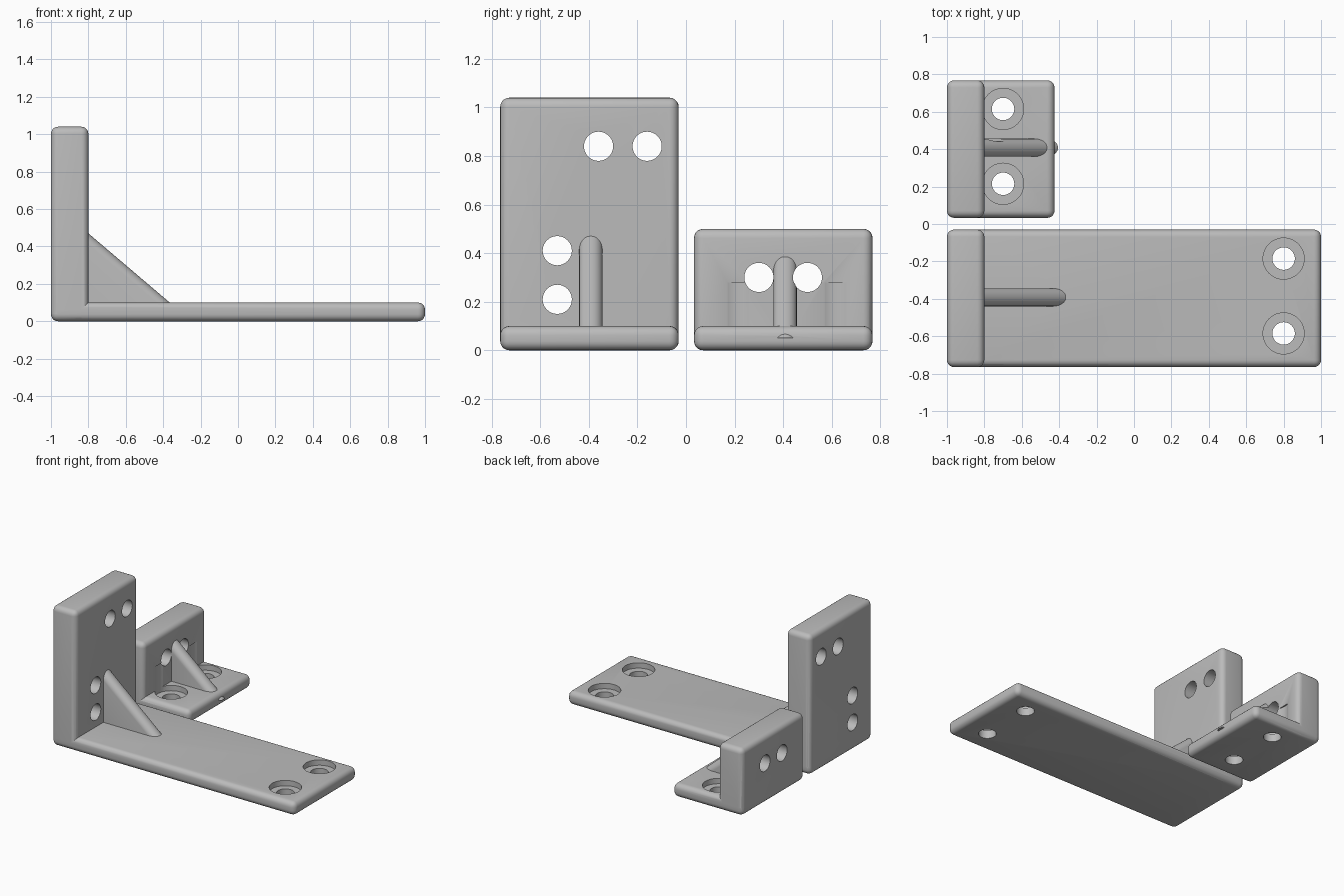
import bpy, bmesh, math
from mathutils import Matrix, Vector

cube = bpy.data.objects.get("Cube")
if cube:
    bpy.data.objects.remove(cube, do_unlink=True)

grey = bpy.data.materials.new("light_grey")
grey.use_nodes = True
colour = (0.5, 0.5, 0.5, 1)
grey.diffuse_color = colour
grey.node_tree.nodes["Principled BSDF"].inputs["Base Color"].default_value = colour

WALL_FACE = -0.8
PLATE_TOP = 0.1
ROUND = 0.038


def make_object(name, bm):
    bmesh.ops.recalc_face_normals(bm, faces=bm.faces)
    mesh = bpy.data.meshes.new(name)
    bm.to_mesh(mesh)
    bm.free()
    mesh.materials.append(grey)
    obj = bpy.data.objects.new(name, mesh)
    bpy.context.collection.objects.link(obj)
    return obj


def rounded_box(name, lo, hi):
    lo, hi = Vector(lo), Vector(hi)
    bm = bmesh.new()
    bmesh.ops.create_cube(bm, size=1, matrix=Matrix.Translation((lo + hi) / 2)
                          @ Matrix.Diagonal((*(hi - lo), 1)))
    bmesh.ops.bevel(bm, geom=bm.edges[:], offset=ROUND, segments=5,
                    profile=0.5, affect='EDGES')
    return make_object(name, bm)


def rib(name, y, top, toe):
    """Triangular brace with a rounded sloping edge, sunk into wall and plate."""
    slope = (top - PLATE_TOP) / (toe - WALL_FACE)
    sink = 0.05
    x0, x1 = WALL_FACE - 0.1, toe + sink / slope
    z0 = PLATE_TOP - sink
    half = 0.048
    bm = bmesh.new()
    corners = [(x0, z0), (x1, z0), (x0, top + 0.1 * slope)]
    face = bm.faces.new([bm.verts.new((x, y - half, z)) for x, z in corners])
    ext = bmesh.ops.extrude_face_region(bm, geom=[face])
    moved = [v for v in ext["geom"] if isinstance(v, bmesh.types.BMVert)]
    bmesh.ops.translate(bm, verts=moved, vec=(0, 2 * half, 0))
    bm.normal_update()
    edges = [e for e in bm.edges
             if abs(e.verts[0].co.x - e.verts[1].co.x) > 0.01
             and abs(e.verts[0].co.z - e.verts[1].co.z) > 0.01]
    bmesh.ops.bevel(bm, geom=edges, offset=0.045, segments=6,
                    profile=0.5, affect='EDGES')
    return make_object(name, bm)


def cutter(name, centre, radius, length, axis='Z'):
    turn = Matrix.Rotation(math.pi / 2, 4, 'Y') if axis == 'X' else Matrix()
    bm = bmesh.new()
    bmesh.ops.create_cone(bm, cap_ends=True, segments=48, radius1=radius,
                          radius2=radius, depth=length,
                          matrix=Matrix.Translation(centre) @ turn)
    obj = make_object(name, bm)
    obj.hide_render = True
    return obj


def combine(body, other, operation):
    bpy.context.view_layer.objects.active = body
    mod = body.modifiers.new(operation.lower(), 'BOOLEAN')
    mod.operation = operation
    mod.solver = 'EXACT'
    mod.object = other
    bpy.ops.object.modifier_apply(modifier=mod.name)
    bpy.data.objects.remove(other, do_unlink=True)


def bracket(name, y0, y1, length_end, height, rib_spec, wall_holes, screw_holes, bore_top):
    body = rounded_box(name, (-1, y0, 0), (length_end, y1, PLATE_TOP))
    combine(body, rounded_box("wall", (-1, y0, 0), (WALL_FACE, y1, height)), 'UNION')
    combine(body, rib("rib", *rib_spec), 'UNION')
    # Holes through the upright wall
    for y, z in wall_holes:
        combine(body, cutter("wall_hole", (-0.9, y, z), 0.06, 0.4, 'X'), 'DIFFERENCE')
    # Counterbored screw holes in the base plate
    bore_floor = 0.06
    for x, y in screw_holes:
        combine(body, cutter("screw_hole", (x, y, 0.05), 0.06, 0.3), 'DIFFERENCE')
        middle = (bore_floor + bore_top) / 2
        combine(body, cutter("counterbore", (x, y, middle), 0.11,
                             bore_top - bore_floor), 'DIFFERENCE')
    bpy.ops.object.select_all(action='DESELECT')
    body.select_set(True)
    bpy.context.view_layer.objects.active = body
    bpy.ops.object.shade_smooth_by_angle(angle=math.radians(32))
    return body


# Long bracket with the tall wall
bracket("long_bracket", -0.765, -0.03, 1, 1.04, (-0.392, 0.47, -0.365),
        [(-0.53, 0.41), (-0.53, 0.21), (-0.36, 0.84), (-0.16, 0.84)],
        [(0.8, -0.185), (0.8, -0.585)], 0.28)

# Short bracket whose counterbores bite into the wall
bracket("short_bracket", 0.033, 0.768, -0.425, 0.5, (0.408, 0.385, -0.465),
        [(0.3, 0.3), (0.5, 0.3)],
        [(-0.7, 0.215), (-0.7, 0.615)], 0.28)
